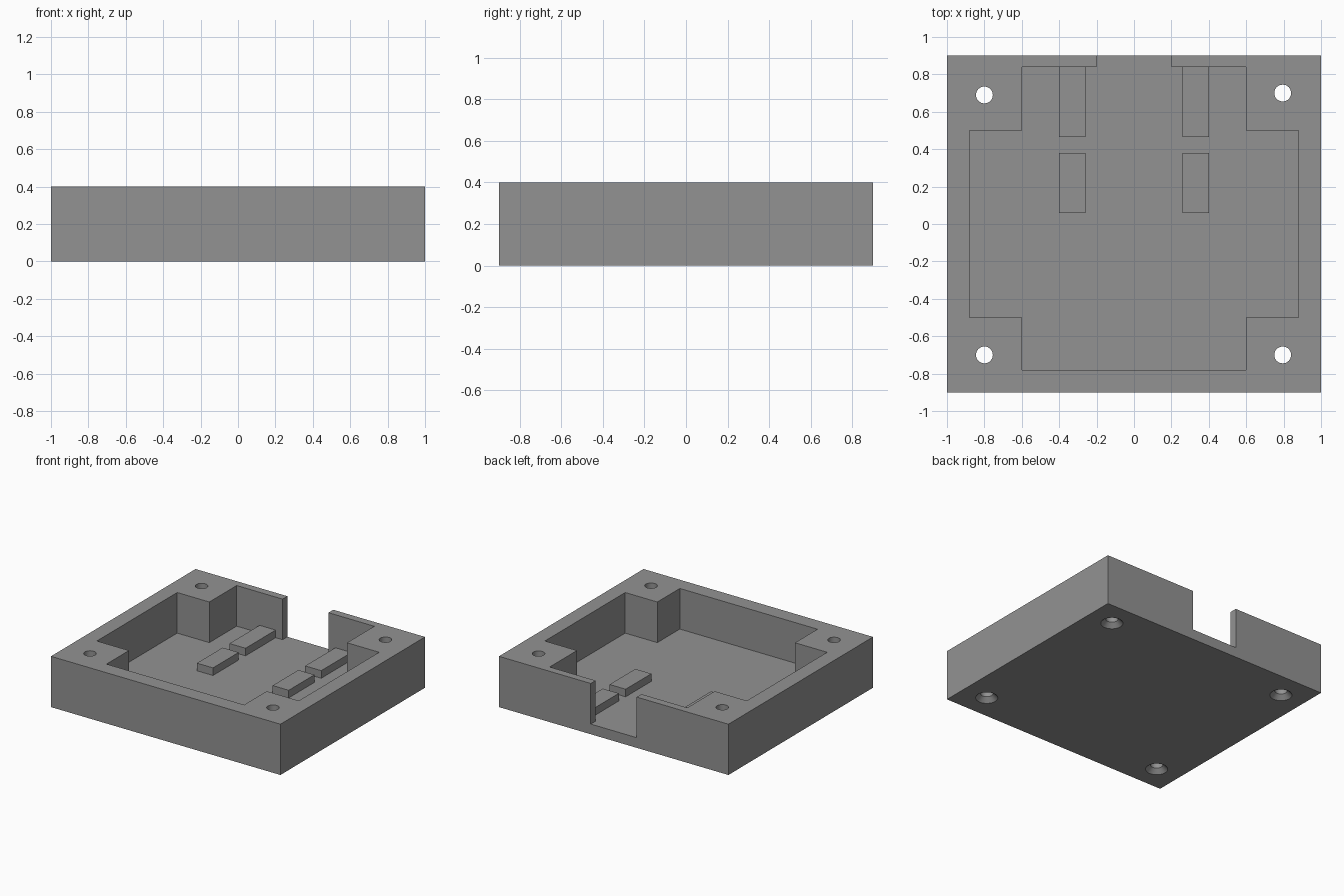
import bpy, bmesh, math

if "Cube" in bpy.data.objects:
    bpy.data.objects.remove(bpy.data.objects["Cube"])

grey = bpy.data.materials.new("mid grey")
grey.diffuse_color = (0.29, 0.29, 0.29, 1)
grey.use_nodes = True
grey.node_tree.nodes["Principled BSDF"].inputs["Base Color"].default_value = grey.diffuse_color

FLOOR, TOP = 0.08, 0.4


def add_object(name, bm):
    bmesh.ops.recalc_face_normals(bm, faces=bm.faces)
    mesh = bpy.data.meshes.new(name)
    bm.to_mesh(mesh)
    bm.free()
    mesh.materials.append(grey)
    obj = bpy.data.objects.new(name, mesh)
    bpy.context.collection.objects.link(obj)
    return obj


def prism(name, outline, z0, z1):
    bm = bmesh.new()
    face = bm.faces.new([bm.verts.new((x, y, z0)) for x, y in outline])
    top = bmesh.ops.extrude_face_region(bm, geom=[face])["geom"]
    bmesh.ops.translate(bm, vec=(0, 0, z1 - z0),
                        verts=[v for v in top if isinstance(v, bmesh.types.BMVert)])
    return add_object(name, bm)


def block(name, x0, x1, y0, y1, z0, z1):
    return prism(name, [(x0, y0), (x1, y0), (x1, y1), (x0, y1)], z0, z1)


def screw_cutter(name, x, y, segments=32):
    # revolved shape: flared countersink below, straight shaft above
    bm = bmesh.new()
    rings = []
    for r, z in [(0.09, -0.01), (0.045, 0.035), (0.045, 0.5)]:
        rings.append([bm.verts.new((x + r * math.cos(2 * math.pi * i / segments),
                                    y + r * math.sin(2 * math.pi * i / segments), z))
                      for i in range(segments)])
    for a, b in zip(rings, rings[1:]):
        for i in range(segments):
            j = (i + 1) % segments
            bm.faces.new((a[i], a[j], b[j], b[i]))
    bm.faces.new(rings[0][::-1])
    bm.faces.new(rings[-1])
    return add_object(name, bm)


def cut(target, cutter):
    mod = target.modifiers.new("cut", "BOOLEAN")
    mod.operation, mod.solver, mod.object = "DIFFERENCE", "EXACT", cutter
    bpy.context.view_layer.objects.active = target
    bpy.ops.object.modifier_apply(modifier=mod.name)
    bpy.data.objects.remove(cutter)


# Tray body
body = block("tray_body", -1, 1, -0.9, 0.9, 0, TOP)

# Cross-shaped pocket with a slot through the back wall
right = [(0.6, -0.78), (0.6, -0.5), (0.88, -0.5), (0.88, 0.5),
         (0.6, 0.5), (0.6, 0.84), (0.2, 0.84), (0.2, 1.0)]
left = [(-x, y) for x, y in reversed(right)]
cut(body, prism("pocket_cutter", right + left, FLOOR, 0.6))

# Countersunk screw holes in the four corners
for x, y in [(-0.80, 0.69), (0.795, 0.70), (-0.80, -0.70), (0.795, -0.70)]:
    cut(body, screw_cutter("hole_cutter", x, y))

# Raised support blocks on the pocket floor
for side, x0, x1 in [("left", -0.4, -0.26), ("right", 0.26, 0.4)]:
    block(f"front_support_{side}", x0, x1, 0.06, 0.38, FLOOR - 0.01, 0.14)
    block(f"back_support_{side}", x0, x1, 0.465, 0.845, FLOOR - 0.01, 0.14)

# Smooth hole walls, sharp edges elsewhere
bpy.ops.object.select_all(action="DESELECT")
body.select_set(True)
bpy.context.view_layer.objects.active = body
bpy.ops.object.shade_smooth_by_angle(angle=math.radians(30))
